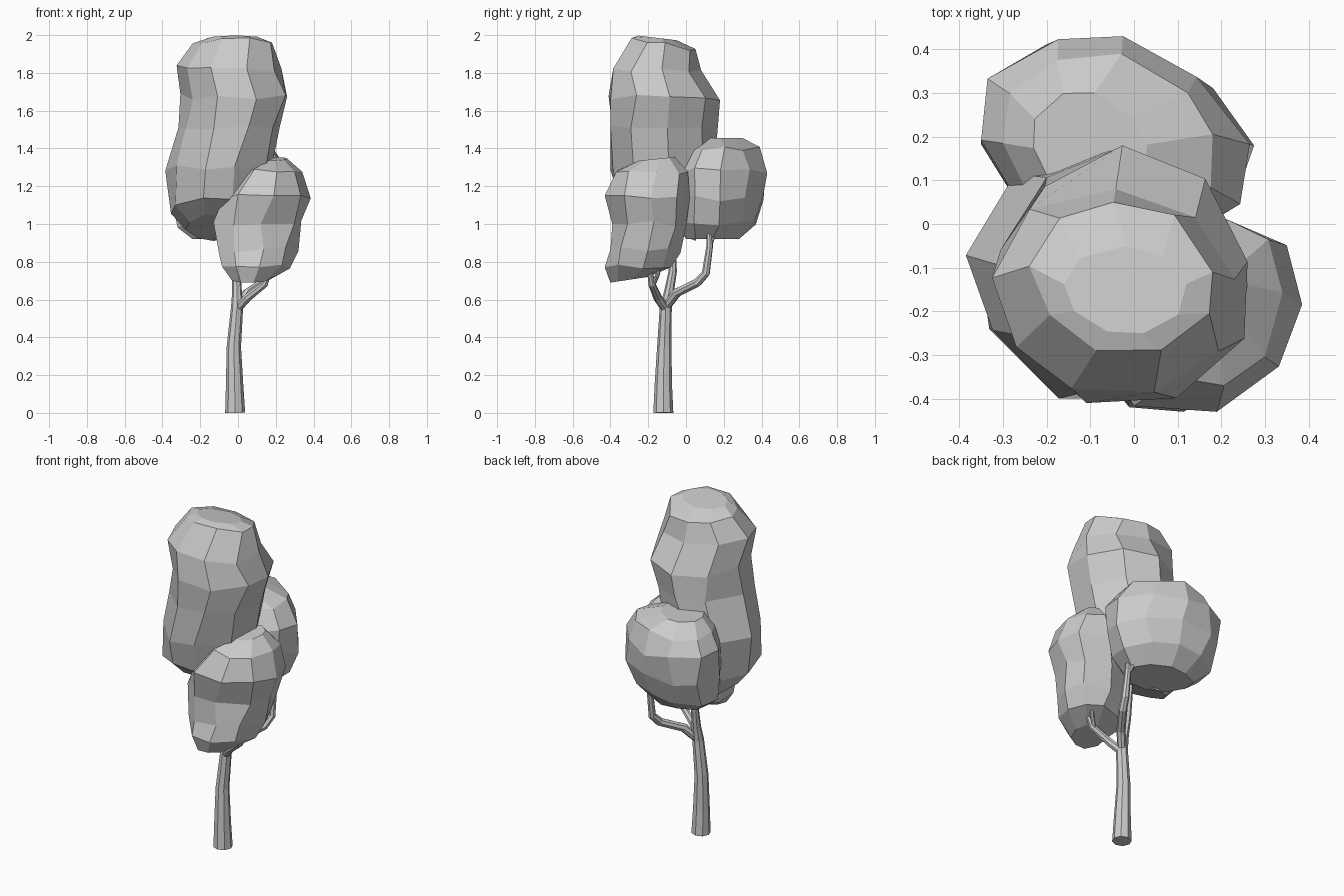
import bpy, bmesh, math, random

if "Cube" in bpy.data.objects:
    bpy.data.objects.remove(bpy.data.objects["Cube"])

random.seed(11)


def limb(name, points):
    """Tapered eight-sided tube through (x, y, z, radius) points."""
    cu = bpy.data.curves.new(name, 'CURVE')
    cu.dimensions = '3D'
    cu.bevel_depth = 1.0
    cu.bevel_resolution = 2
    cu.use_fill_caps = True
    sp = cu.splines.new('POLY')
    sp.points.add(len(points) - 1)
    for p, (x, y, z, r) in zip(sp.points, points):
        p.co = (x, y, z, 1)
        p.radius = r
    ob = bpy.data.objects.new(name, cu)
    bpy.context.collection.objects.link(ob)
    bpy.ops.object.select_all(action='DESELECT')
    ob.select_set(True)
    bpy.context.view_layer.objects.active = ob
    bpy.ops.object.convert(target='MESH')
    for poly in bpy.context.object.data.polygons:
        poly.use_smooth = False


def fit(vals, lo, hi):
    """Rescale values to span lo..hi."""
    a, b = min(vals), max(vals)
    return [lo + (v - a) / (b - a) * (hi - lo) for v in vals]


def power(v, e):
    return math.copysign(abs(v) ** e, v)


def foliage(name, levels, sides, turn, skew, e=1.0):
    """Faceted leaf mass lofted through (z, tilt, xmin, xmax, ymin, ymax) levels."""
    bm = bmesh.new()
    rings = []
    for i, (z, tilt, x0, x1, y0, y1) in enumerate(levels):
        end = i in (0, len(levels) - 1)
        xs, ys = [], []
        for k in range(sides):
            a = turn + 2 * math.pi * k / sides + random.uniform(-.08, .08)
            s = random.uniform(.95, 1.05)
            c, d = power(math.cos(a), e) * s, power(math.sin(a), e) * s
            xs.append(c - skew * d)
            ys.append(d)
        xs, ys = fit(xs, x0, x1), fit(ys, y0, y1)
        ring = []
        for x, y in zip(xs, ys):
            dz = 0 if end else random.uniform(-.02, .02)
            ring.append(bm.verts.new((x, y, z + dz + tilt * (y - (y0 + y1) / 2))))
        rings.append(ring)
    for a, b in zip(rings, rings[1:]):
        for k in range(sides):
            n = (k + 1) % sides
            bm.faces.new((a[k], a[n], b[n], b[k]))
    bm.faces.new(rings[0][::-1])
    bm.faces.new(rings[-1])
    bmesh.ops.recalc_face_normals(bm, faces=bm.faces)
    me = bpy.data.meshes.new(name)
    bm.to_mesh(me)
    bm.free()
    bpy.context.collection.objects.link(bpy.data.objects.new(name, me))


# Trunk and the limb that carries the tall crown
limb("trunk", [(-.015, -.12, 0, .053), (-.018, -.12, .15, .046),
               (-.022, -.115, .35, .038), (-.005, -.107, .56, .032),
               (-.005, -.09, .64, .026), (-.01, -.07, .75, .022),
               (-.05, -.08, 1.05, .014)])

# Side branches and their small forks
limb("back_branch", [(-.005, -.107, .56, .024), (.05, -.05, .635, .025),
                     (.13, .06, .69, .024), (.15, .105, .74, .022),
                     (.15, .125, .88, .018), (.14, .12, 1.0, .011)])
limb("back_fork", [(.15, .12, .87, .014), (.12, .15, .95, .011),
                   (.1, .16, 1.02, .008)])
limb("front_branch", [(-.005, -.107, .55, .024), (.05, -.15, .61, .023),
                      (.14, -.18, .68, .019), (.18, -.2, .8, .012)])
limb("front_fork", [(.13, -.178, .67, .013), (.17, -.15, .73, .011),
                    (.19, -.13, .82, .008)])

# Tall main crown
foliage("tall_crown", [(.98, -.45, -.28, .03, -.26, .05),
                       (1.08, -.3, -.355, .13, -.36, .09),
                       (1.3, 0, -.385, .18, -.40, .15),
                       (1.52, 0, -.315, .22, -.40, .17),
                       (1.67, 0, -.305, .26, -.41, .18),
                       (1.82, 0, -.325, .23, -.385, .08),
                       (1.945, -.15, -.24, .18, -.29, .05),
                       (1.985, -.12, -.16, .12, -.25, -.05)], 9, .15, .06, 1.1)

# Round crown at the back
foliage("back_crown", [(.92, 0, -.24, .13, .0, .28),
                       (1.0, 0, -.32, .22, -.04, .37),
                       (1.14, 0, -.35, .275, -.06, .41),
                       (1.28, 0, -.35, .265, -.05, .43),
                       (1.39, 0, -.30, .18, .0, .39),
                       (1.455, 0, -.23, .03, .06, .30)], 10, .0, .18)

# Leaning crown at the front right
foliage("front_crown", [(.705, .15, -.03, .17, -.40, -.2),
                        (.77, 0, -.085, .275, -.43, -.08),
                        (.86, 0, -.1, .32, -.40, -.03),
                        (1.0, 0, -.13, .335, -.39, .0),
                        (1.14, 0, -.08, .385, -.43, .02),
                        (1.27, 0, .03, .34, -.37, .01),
                        (1.345, .1, .12, .26, -.25, -.06)], 9, .1, -.15)
